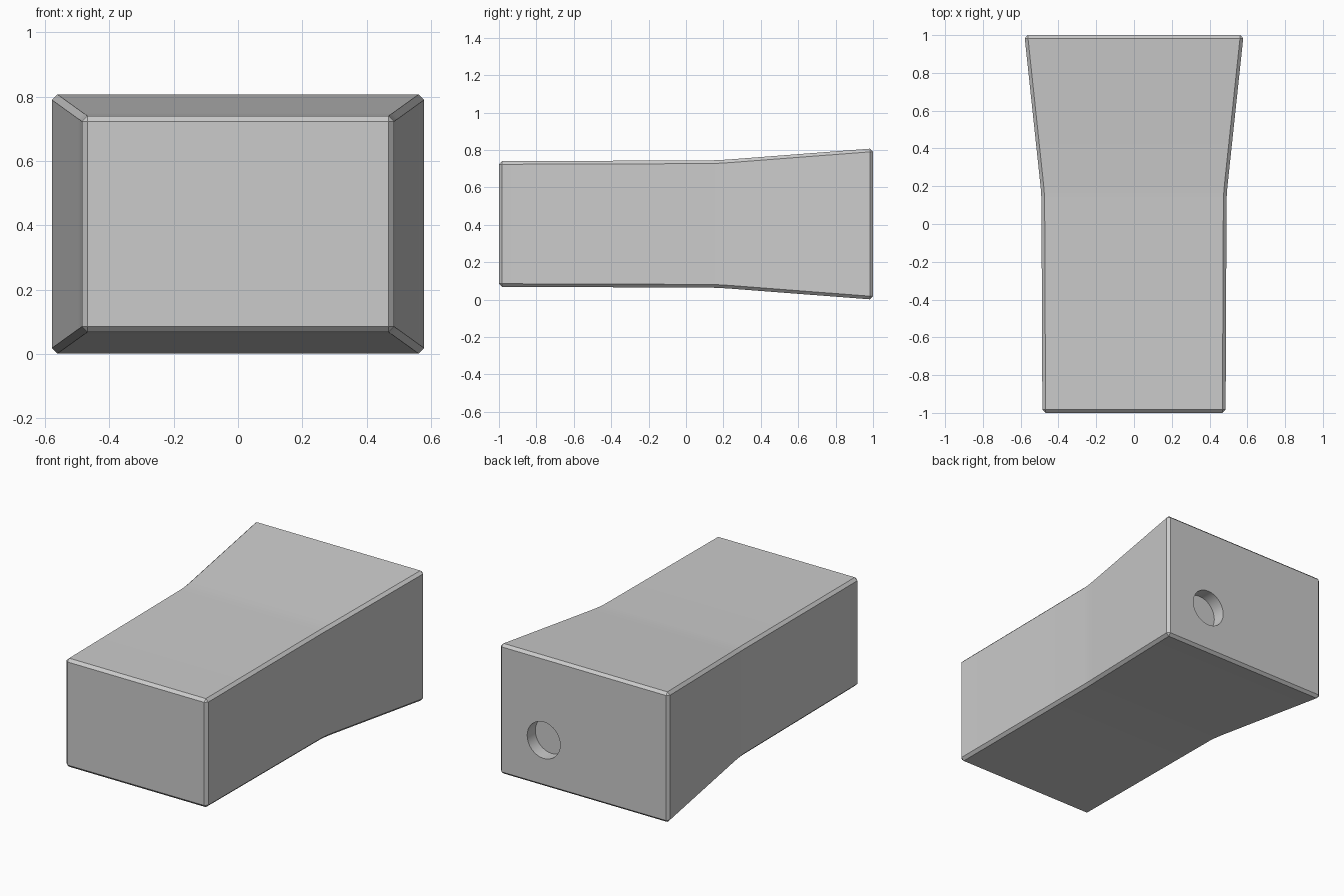
import bpy, bmesh, math

if "Cube" in bpy.data.objects:
    bpy.data.objects.remove(bpy.data.objects["Cube"])

MID_Z = 0.404
# Body cross-sections along y: (y, half width, half height)
SECTIONS = [(-1.0, 0.485, 0.336), (0.13, 0.49, 0.340),
            (0.18, 0.493, 0.342), (0.23, 0.498, 0.345), (1.0, 0.58, 0.404)]

# Flared block body
bm = bmesh.new()
rings = [[bm.verts.new((sx * w, y, MID_Z + sz * h))
          for sx, sz in ((-1, -1), (1, -1), (1, 1), (-1, 1))]
         for y, w, h in SECTIONS]
for a, b in zip(rings, rings[1:]):
    for i in range(4):
        j = (i + 1) % 4
        bm.faces.new((a[i], a[j], b[j], b[i]))
bm.faces.new(rings[0])
bm.faces.new(rings[-1])
bmesh.ops.recalc_face_normals(bm, faces=bm.faces[:])

# Thin chamfer on every corner edge, leaving the soft flare bend alone
corners = [e for e in bm.edges if e.calc_face_angle(0) > math.radians(30)]
bmesh.ops.bevel(bm, geom=corners, offset=0.017, offset_type='OFFSET',
                segments=1, profile=0.5, affect='EDGES')
mesh = bpy.data.meshes.new("flared_body")
bm.to_mesh(mesh)
bm.free()
body = bpy.data.objects.new("flared_body", mesh)
bpy.context.collection.objects.link(body)

# Shallow round socket in the back face
bpy.ops.mesh.primitive_cylinder_add(vertices=32, radius=0.113, depth=0.16,
                                    location=(0.275, 1.0, 0.29),
                                    rotation=(math.pi / 2, 0, 0))
cutter = bpy.context.object
cutter.name = "socket_cutter"
cutter.hide_render = True
cut = body.modifiers.new("socket", 'BOOLEAN')
cut.operation = 'DIFFERENCE'
cut.solver = 'EXACT'
cut.object = cutter

# Bake the cut, then smooth only the gentle bends
bpy.ops.object.select_all(action='DESELECT')
body.select_set(True)
bpy.context.view_layer.objects.active = body
bpy.ops.object.modifier_apply(modifier=cut.name)
bpy.data.objects.remove(cutter)
bpy.ops.object.shade_smooth_by_angle(angle=math.radians(30))
